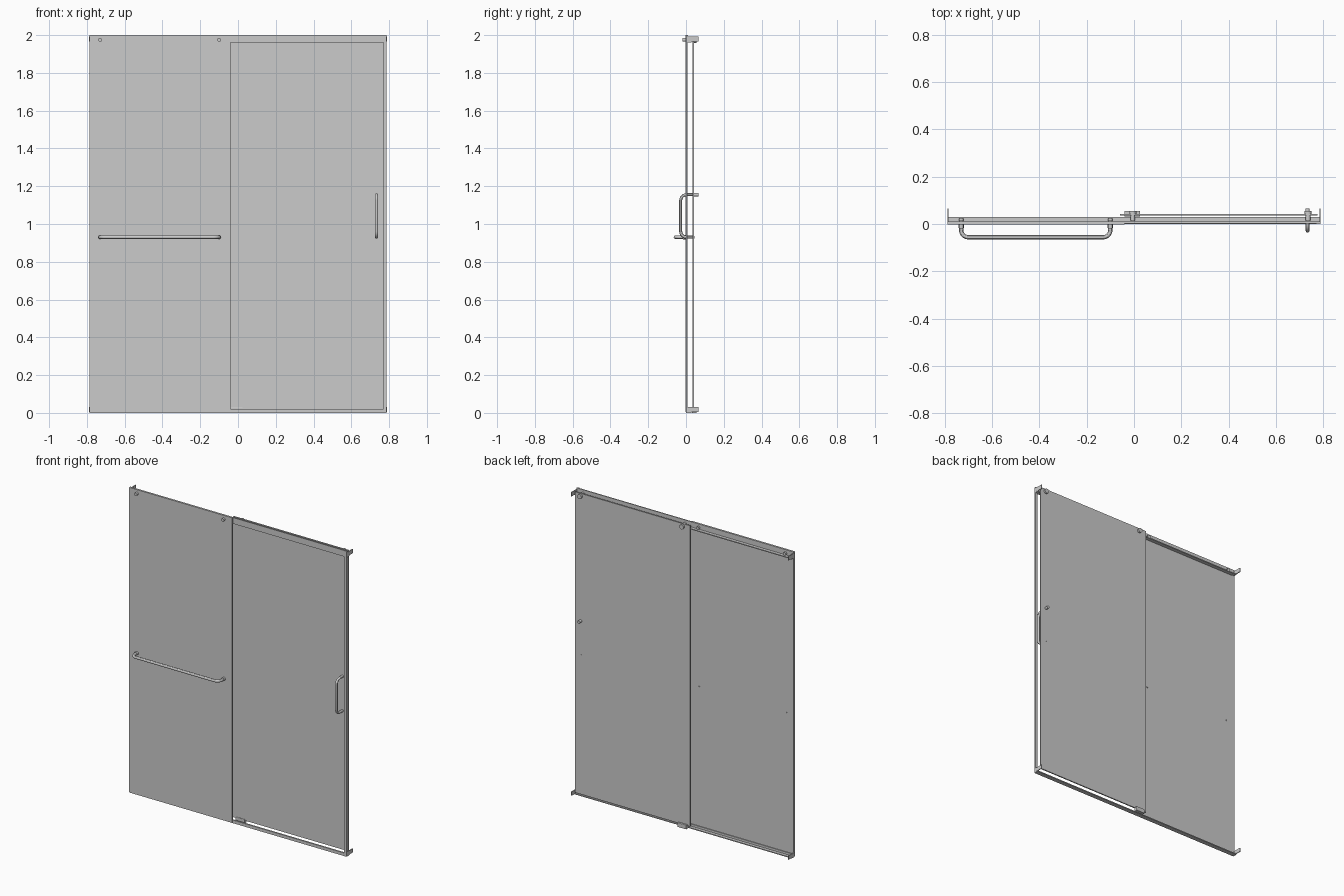
import bpy, math
from mathutils import Vector

if "Cube" in bpy.data.objects:
    bpy.data.objects.remove(bpy.data.objects["Cube"])


def box(name, x, y, z, bevel=0.0):
    """Box from (min, max) ranges on each axis."""
    bpy.ops.mesh.primitive_cube_add(size=1, location=[(r[0] + r[1]) / 2 for r in (x, y, z)])
    ob = bpy.context.object
    ob.name = name
    ob.scale = [r[1] - r[0] for r in (x, y, z)]
    bpy.ops.object.transform_apply(location=False, rotation=False, scale=True)
    if bevel:
        m = ob.modifiers.new("Bevel", "BEVEL")
        m.width, m.segments = bevel, 2
    return ob


def knob(name, x, z, y0, y1, r, verts=24):
    """Cylinder running along y."""
    bpy.ops.mesh.primitive_cylinder_add(vertices=verts, radius=r, depth=y1 - y0,
                                        location=(x, (y0 + y1) / 2, z),
                                        rotation=(math.pi / 2, 0, 0))
    ob = bpy.context.object
    ob.name = name
    bpy.ops.object.shade_smooth_by_angle()
    return ob


def tube(name, corners, r, bend, steps=6):
    """Round bar through corner points with rounded bends."""
    pts = [Vector(c) for c in corners]
    path = [pts[0]]
    for a, b, c in zip(pts, pts[1:], pts[2:]):
        s = b + (a - b).normalized() * bend
        e = b + (c - b).normalized() * bend
        centre = s + e - b
        for i in range(steps + 1):
            t = i / steps * math.pi / 2
            path.append(centre + (s - centre) * math.cos(t) + (e - centre) * math.sin(t))
    path.append(pts[-1])
    cu = bpy.data.curves.new(name, "CURVE")
    cu.dimensions = "3D"
    cu.bevel_depth, cu.bevel_resolution, cu.use_fill_caps = r, 4, True
    sp = cu.splines.new("POLY")
    sp.points.add(len(path) - 1)
    for p, v in zip(sp.points, path):
        p.co = (*v, 1)
    ob = bpy.data.objects.new(name, cu)
    bpy.context.collection.objects.link(ob)
    bpy.ops.object.select_all(action="DESELECT")
    ob.select_set(True)
    bpy.context.view_layer.objects.active = ob
    bpy.ops.object.convert(target="MESH")
    bpy.ops.object.shade_smooth_by_angle()


W = 0.787

# Two overlapping glass panels
box("front_glass", (-W, -0.04), (-0.003, 0.005), (0.005, 2.0))
box("rear_glass", (-0.06, 0.775), (0.035, 0.043), (0.02, 1.99))

# L-section top and bottom tracks
box("top_track_web", (-W, W), (0.003, 0.01), (1.96, 2.0))
box("top_track_flange", (-W, W), (0.003, 0.03), (1.96, 1.966))
box("bottom_track_web", (-W, W), (0.0, 0.01), (0.0, 0.02))
box("bottom_track_flange", (-W, W), (0.0, 0.03), (0.0, 0.006))

# Side jambs and corner brackets
for side, s in (("left", -1), ("right", 1)):
    box(f"{side}_jamb", sorted((s * 0.77, s * W)), (0.0, 0.009), (0.0, 2.0))
    for level, z in (("top", (1.965, 1.992)), ("bottom", (0.005, 0.03))):
        box(f"{side}_{level}_bracket", sorted((s * 0.783, s * 0.788)), (0.008, 0.065), z)

# Roller caps, with wheels hidden behind the glass
for i, x in enumerate((-0.73, -0.10)):
    knob(f"front_roller_cap_{i}", x, 1.975, -0.018, 0.0, 0.010)
    knob(f"front_roller_wheel_{i}", x, 1.978, 0.012, 0.024, 0.010)
for i, x in enumerate((0.735, -0.005)):
    knob(f"rear_roller_cap_{i}", x, 1.972, 0.04, 0.055, 0.015)
    knob(f"rear_roller_wheel_{i}", x, 1.978, 0.015, 0.036, 0.010)

# Bottom centre guide
box("bottom_guide", (-0.04, 0.025), (0.032, 0.055), (0.0, 0.028), 0.002)

# Towel bar on the front panel
Z = 0.93
tube("towel_bar", [(-0.73, 0.0, Z), (-0.73, -0.056, Z), (-0.10, -0.056, Z), (-0.10, 0.0, Z)],
     0.009, 0.03)
for i, x in enumerate((-0.73, -0.10)):
    knob(f"towel_bar_collar_{i}", x, Z, -0.016, -0.003, 0.011)
    knob(f"towel_bar_screw_{i}", x, Z, 0.004, 0.008, 0.006)

# Pull handle on the rear panel, with its through knob
tube("pull_handle", [(0.733, 0.036, 0.93), (0.733, -0.028, 0.93),
                     (0.733, -0.028, 1.155), (0.733, 0.036, 1.155)], 0.008, 0.03)
knob("handle_back_knob", 0.733, 1.155, 0.04, 0.065, 0.009)
knob("handle_back_screw", 0.733, 0.93, 0.04, 0.045, 0.006)
